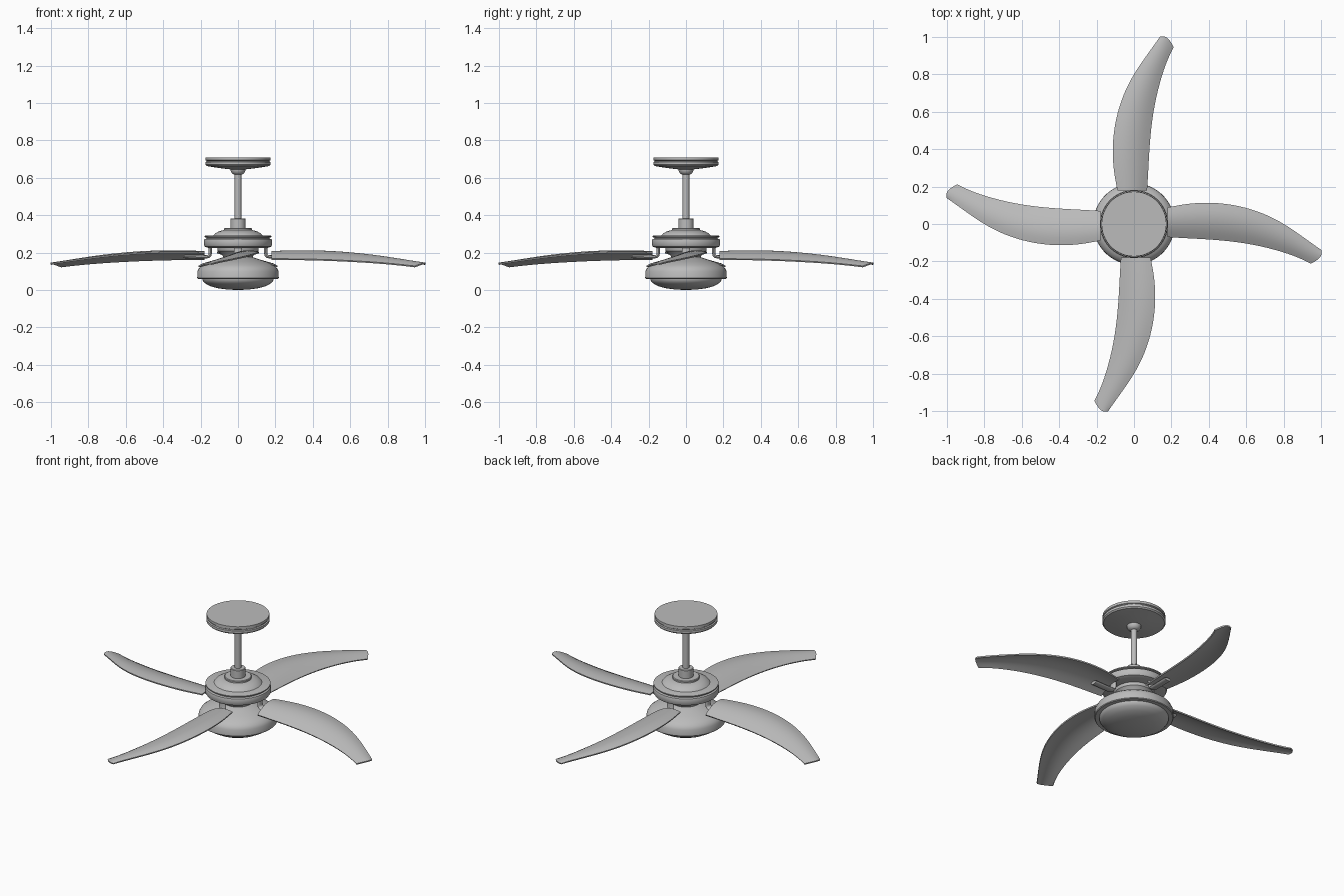
import bpy, bmesh
from math import pi, radians, cos, sin
from mathutils import Matrix, Vector

cube = bpy.data.objects.get("Cube")
if cube:
    bpy.data.objects.remove(cube, do_unlink=True)

grey = bpy.data.materials.new("satin grey")
grey.use_nodes = True
colour = (0.5, 0.5, 0.5, 1)
grey.diffuse_color = colour
grey.node_tree.nodes["Principled BSDF"].inputs["Base Color"].default_value = colour


def make(name, bm):
    bmesh.ops.recalc_face_normals(bm, faces=bm.faces)
    mesh = bpy.data.meshes.new(name)
    bm.to_mesh(mesh)
    bm.free()
    mesh.materials.append(grey)
    obj = bpy.data.objects.new(name, mesh)
    bpy.context.collection.objects.link(obj)
    return obj


def select(obj):
    bpy.ops.object.select_all(action='DESELECT')
    obj.select_set(True)
    bpy.context.view_layer.objects.active = obj


def smooth(obj, angle=32):
    select(obj)
    bpy.ops.object.shade_smooth_by_angle(angle=radians(angle))


def lathe(name, profile, steps=64):
    """Turn a closed (radius, height) profile around the z axis."""
    bm = bmesh.new()
    verts = [bm.verts.new((r, 0, z)) for r, z in profile]
    edges = [bm.edges.new(pair) for pair in zip(verts, verts[1:])]
    bmesh.ops.spin(bm, geom=verts + edges, cent=(0, 0, 0), axis=(0, 0, 1),
                   angle=2 * pi, steps=steps, use_merge=True)
    bmesh.ops.remove_doubles(bm, verts=bm.verts, dist=1e-5)
    smooth(make(name, bm))


# Ceiling mount, hanger ball and rod
lathe("ceiling_canopy", [(0, .709), (.173, .709), (.173, .694), (.168, .691), (.168, .687),
                         (.175, .684), (.175, .67), (.168, .663), (.1, .652), (.04, .645), (0, .645)])
lathe("hanger_ball", [(0, .65), (.04, .65), (.04, .64), (.034, .626), (.022, .617), (0, .615)], 32)
lathe("down_rod", [(0, .64), (.018, .64), (.018, .34), (0, .34)], 32)
lathe("rod_coupling", [(0, .382), (.038, .382), (.041, .379), (.041, .33), (0, .33)], 32)

# Motor
lathe("motor_collar", [(0, .332), (.072, .332), (.075, .328), (.075, .315), (0, .315)])
lathe("motor_dome", [(0, .322), (.08, .32), (.105, .312), (.125, .3), (.135, .288), (0, .288)])
lathe("motor_housing", [(0, .292), (.17, .292), (.179, .289), (.179, .283), (.168, .28), (.168, .275),
                        (.18, .272), (.182, .265), (.182, .24), (.177, .232), (.16, .226), (0, .226)])
lathe("motor_neck", [(0, .23), (.112, .23), (.108, .208), (.085, .188), (.075, .17), (0, .17)])

# Lamp housing and glass bowl
lathe("lamp_housing", [(0, .178), (.07, .178), (.1, .168), (.15, .152), (.19, .133), (.208, .118),
                       (.217, .1), (.218, .064), (.214, .06), (.195, .06), (0, .06)])
lathe("lamp_bowl", [(0, .065), (.192, .065), (.19, .052), (.178, .037), (.15, .021),
                    (.11, .01), (.06, .003), (0, 0)])

# Blade stations: leading x, y, z, then trailing x, y, z
stations = [(.18, .088, .200, .18, -.068, .164),
            (.28, .108, .202, .28, -.074, .164),
            (.40, .116, .202, .40, -.080, .162),
            (.53, .104, .197, .52, -.090, .158),
            (.66, .070, .186, .64, -.108, .152),
            (.78, .015, .172, .75, -.134, .145),
            (.89, -.060, .157, .85, -.165, .136),
            (.97, -.118, .145, .92, -.196, .128),
            (1.0, -.140, .138, .945, -.211, .125)]


def blade(name, turn):
    bm = bmesh.new()
    rows = []
    for s in stations:
        lead, trail = Vector(s[:3]), Vector(s[3:])
        width = (lead - trail).length
        row = []
        for i in range(5):
            v = i / 4
            p = lead.lerp(trail, v)
            p.z += .5 * width * v * (1 - v)      # arched section
            p.x += .1 * (s is stations[-1]) * v * (1 - v)
            row.append(bm.verts.new(p))
        rows.append(row)
    for a, b in zip(rows, rows[1:]):
        for i in range(4):
            bm.faces.new((a[i], a[i + 1], b[i + 1], b[i]))
    bmesh.ops.rotate(bm, verts=bm.verts, matrix=Matrix.Rotation(turn, 3, 'Z'))
    obj = make(name, bm)
    sub = obj.modifiers.new("smooth", 'SUBSURF')
    sub.levels = sub.render_levels = 2
    sub.boundary_smooth = 'PRESERVE_CORNERS'
    thick = obj.modifiers.new("thickness", 'SOLIDIFY')
    thick.thickness, thick.offset = .008, 0
    select(obj)
    for mod in ("smooth", "thickness"):
        bpy.ops.object.modifier_apply(modifier=mod)
    smooth(obj)


def arm(name, turn):
    """Bracket dropping from the motor and bending out under the blade."""
    path = [(.148, .235), (.148, .2), (.15, .188), (.157, .18), (.17, .177), (.29, .179)]
    half, depth = .022, .009
    bm = bmesh.new()
    rings = []
    for i, (x, z) in enumerate(path):
        a, b = path[max(i - 1, 0)], path[min(i + 1, len(path) - 1)]
        along = Vector((b[0] - a[0], 0, b[1] - a[1])).normalized()
        side = Vector((-along.z, 0, along.x)) * depth
        rings.append([bm.verts.new(Vector((x, 0, z)) + side * cos(t)
                                   + Vector((0, half * sin(t), 0)))
                      for t in [k * pi / 8 for k in range(16)]])
    for a, b in zip(rings, rings[1:]):
        for k in range(16):
            bm.faces.new((a[k], a[k - 1], b[k - 1], b[k]))
    bm.faces.new(rings[0])
    bm.faces.new(rings[-1])
    bmesh.ops.rotate(bm, verts=bm.verts, matrix=Matrix.Rotation(turn, 3, 'Z'))
    smooth(make(name, bm), 40)


for i, place in enumerate(("left", "back", "right", "front")):
    blade(place + "_blade", i * pi / 2)
    arm(place + "_blade_arm", i * pi / 2)
